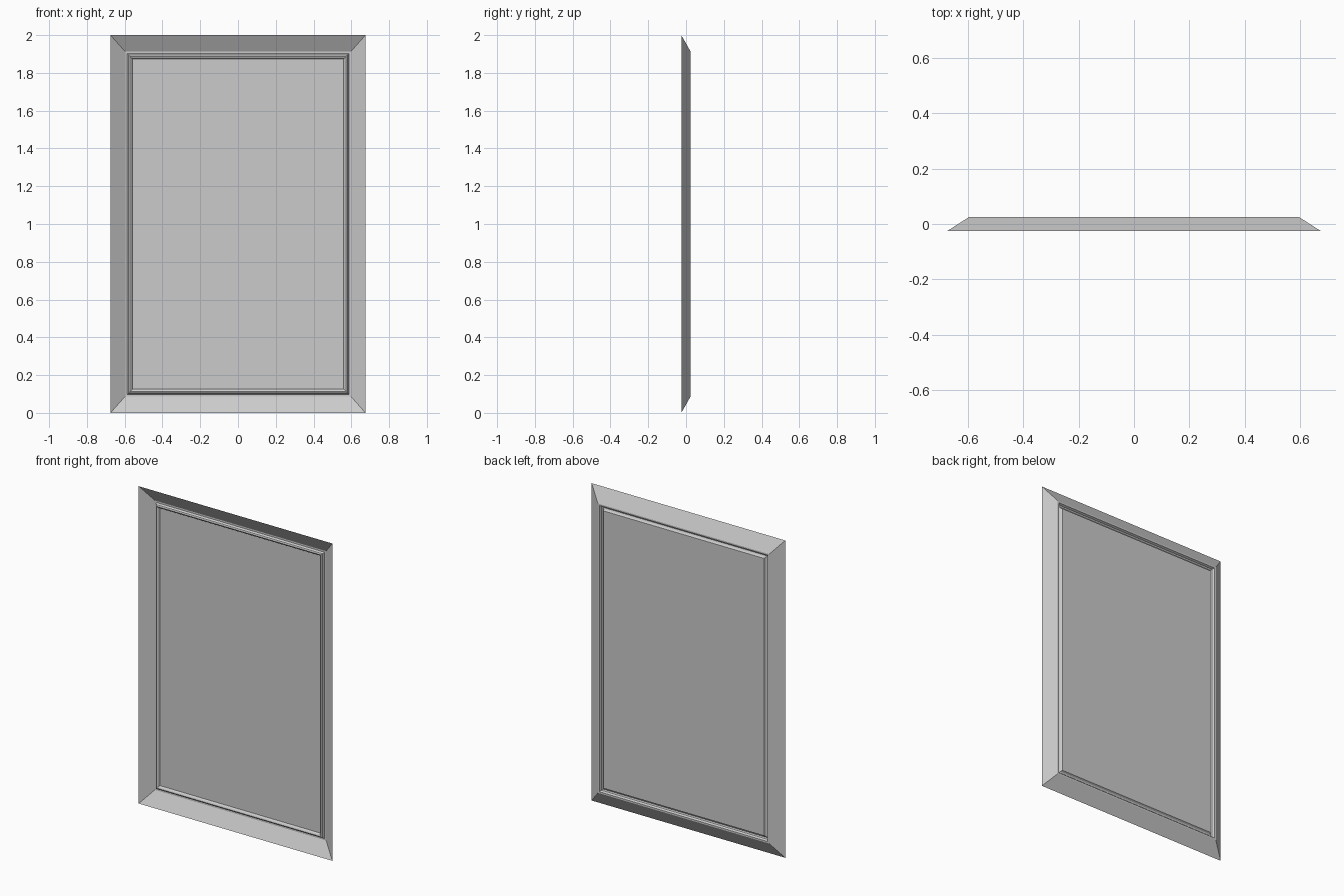
import bpy, bmesh

if "Cube" in bpy.data.objects:
    bpy.data.objects.remove(bpy.data.objects["Cube"])

W, Z0, Z1 = 0.675, 0.0, 2.0


def ring(bm, dx, dz, y):
    # rectangular loop inset from the outer edge
    x = W - dx
    return [bm.verts.new(p) for p in ((-x, y, Z0 + dz), (x, y, Z0 + dz),
                                      (x, y, Z1 - dz), (-x, y, Z1 - dz))]


def finish(bm, name):
    me = bpy.data.meshes.new(name)
    bm.to_mesh(me)
    bm.free()
    ob = bpy.data.objects.new(name, me)
    bpy.context.collection.objects.link(ob)


def nested(name, profile, cap=False):
    bm = bmesh.new()
    loops = [ring(bm, *p) for p in profile]
    for a, b in zip(loops, loops[1:]):
        for i in range(4):
            j = (i + 1) % 4
            bm.faces.new((a[i], a[j], b[j], b[i]))
    if cap:
        bm.faces.new(loops[-1])
    finish(bm, name)


# flared outer frame
nested("flared_frame", [(0, 0, -0.025), (0.078, 0.088, 0.025)])
# raised bead around the panel
nested("inner_bead", [(0.078, 0.088, 0.025), (0.088, 0.098, 0.025),
                      (0.094, 0.104, 0.012), (0.102, 0.112, 0.008),
                      (0.110, 0.120, 0.012), (0.116, 0.126, 0.022)])
# flat panel
nested("panel", [(0.116, 0.126, 0.022)], cap=True)
